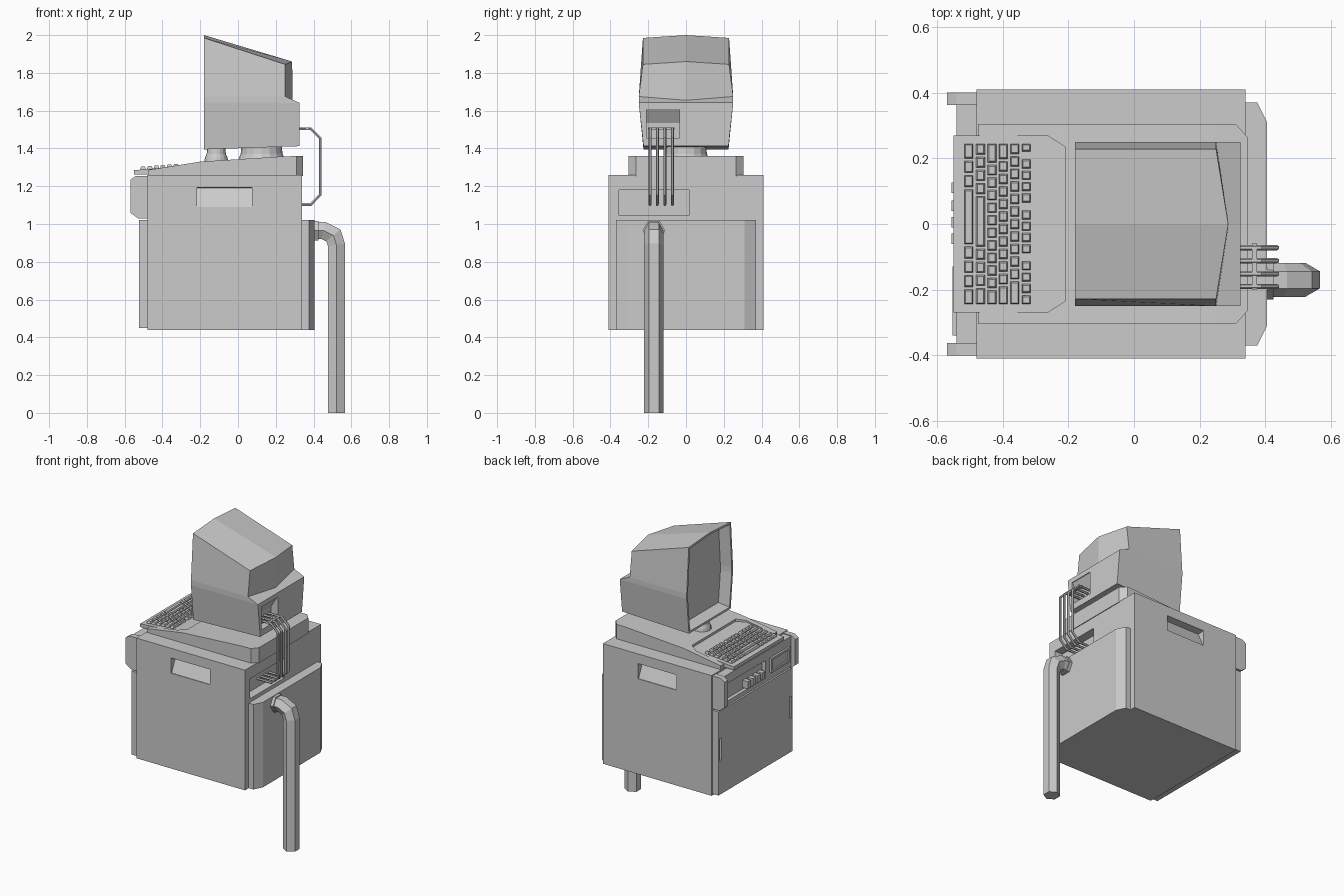
import bpy, bmesh, math
from mathutils import Vector

if "Cube" in bpy.data.objects:
    bpy.data.objects.remove(bpy.data.objects["Cube"])


def finish(bm, name):
    bmesh.ops.recalc_face_normals(bm, faces=bm.faces[:])
    me = bpy.data.meshes.new(name)
    bm.to_mesh(me)
    bm.free()
    ob = bpy.data.objects.new(name, me)
    bpy.context.scene.collection.objects.link(ob)
    return ob


def add_loft(bm, rings):
    vs = [[bm.verts.new(p) for p in r] for r in rings]
    n = len(vs[0])
    for a, b in zip(vs, vs[1:]):
        for i in range(n):
            j = (i + 1) % n
            bm.faces.new((a[i], a[j], b[j], b[i]))
    bm.faces.new(vs[0][::-1])
    bm.faces.new(vs[-1])
    return vs


def loft(name, rings):
    bm = bmesh.new()
    add_loft(bm, rings)
    return finish(bm, name)


def prism_y(name, pts, y0, y1):
    return loft(name, [[(x, y, z) for x, z in pts] for y in (y0, y1)])


def prism_x(name, pts, x0, x1):
    return loft(name, [[(x, y, z) for y, z in pts] for x in (x0, x1)])


def slab(name, pts, bottom, top):
    return loft(name, [[(x, y, f(x)) for x, y in pts] for f in (bottom, top)])


def box(name, x0, x1, y0, y1, z0, z1):
    return prism_y(name, [(x0, z0), (x1, z0), (x1, z1), (x0, z1)], y0, y1)


def cut(ob, cutter, op='DIFFERENCE'):
    m = ob.modifiers.new("cut", 'BOOLEAN')
    m.object, m.operation, m.solver = cutter, op, 'EXACT'
    bpy.context.view_layer.objects.active = ob
    bpy.ops.object.modifier_apply(modifier=m.name)
    bpy.data.objects.remove(cutter)


def tube(name, path, y, r, sides=6):
    # sweep a polygon along an x-z path with mitred bends
    pts = [Vector(p) for p in path]
    rings = []
    for i, p in enumerate(pts):
        d0 = (p - pts[i - 1]).normalized() if i else (pts[1] - p).normalized()
        d1 = (pts[i + 1] - p).normalized() if i < len(pts) - 1 else d0
        t = (d0 + d1).normalized()
        n = Vector((-t.y, t.x)) / max(t.dot(d0), 0.5)
        ring = []
        for k in range(sides):
            a = 2 * math.pi * k / sides
            q = p + n * r * math.sin(a)
            ring.append((q.x, y + r * math.cos(a), q.y))
        rings.append(ring)
    return loft(name, rings)


# Cabinet with wedge-shaped hand grips and a rear socket recess
cabinet = box("cabinet", -.48, .34, -.41, .41, .44, 1.26)
for s in (-1, 1):
    cut(cabinet, prism_x("grip_cutter", [(s * .42, 1.195), (s * .36, 1.19),
                                         (s * .405, 1.09), (s * .42, 1.09)], -.217, .074))
cut(cabinet, box("socket_cutter", .28, .4, -.355, .015, 1.045, 1.18))

# Rear cover with bevelled sides
slab("rear_cover", [(.335, -.37), (.375, -.37), (.405, -.31), (.405, .31), (.375, .37), (.335, .37)],
     lambda x: .44, lambda x: 1.02)

# Door with two latch slots
door = box("door", -.525, -.475, -.40, .40, .45, 1.02)
for s in (-1, 1):
    cut(door, box("latch_cutter", -.55, -.51, s * .378 - .009, s * .378 + .009, .68, .83))

# Control panel between two end brackets
for s in (-1, 1):
    prism_y("panel_bracket", [(-.475, 1.03), (-.53, 1.03), (-.57, 1.06), (-.57, 1.235),
                              (-.54, 1.255), (-.475, 1.255)], s * .363, s * .40)
panel = box("control_panel", -.54, -.475, -.365, .365, 1.04, 1.25)
cut(panel, box("control_cutter", -.6, -.515, -.085, .335, 1.07, 1.19))
for y in (.11, .055, .005, -.045):
    box("switch", -.555, -.51, y - .016, y + .016, 1.08, 1.13)
drive = box("drive_bezel", -.553, -.535, -.34, -.13, 1.09, 1.19)
cut(drive, box("slot_cutter", -.6, -.543, -.325, -.145, 1.105, 1.175))


# Sloping console with a sunken keyboard bed
def bed(x):
    return 1.285 + (x + .55) * .08


console = prism_y("console", [(-.475, 1.255), (.345, 1.255), (.345, 1.36), (.24, 1.358),
                              (-.2, 1.33), (-.475, 1.286)], -.305, .305)
for s in (-1, 1):
    cut(console, slab("corner_cutter", [(.31, s * .305), (.345, s * .265), (.4, s * .265),
                                        (.4, s * .4), (.31, s * .4)],
                      lambda x: 1.2, lambda x: 1.4))
bed_outline = [(-.55, -.27), (-.265, -.27), (-.21, -.235), (-.21, .235), (-.265, .27), (-.55, .27)]
cut(console, slab("bed_cutter", bed_outline, bed, lambda x: 1.4))
slab("keyboard_tray", bed_outline, lambda x: 1.263, bed)

# Keys: relative widths per row, negative numbers are gaps
rows = [(-.503, [1.2, 1, 1, 4, 1, 1, 1, 1.2]),
        (-.467, [1, 1, 1, 1, 4, 1, 1, 1, 1.4]),
        (-.432, [1.7] + [1] * 10 + [1.3]),
        (-.398, [1.4] + [1] * 10 + [1.6]),
        (-.363, [1] * 11 + [2]),
        (-.328, [.9, -.5] + ([1] * 4 + [-.5]) * 2 + [1] * 4)]
bm = bmesh.new()
for x, widths in rows:
    unit = .496 / sum(abs(w) for w in widths)
    y = .248
    for w in widths:
        y2 = y - abs(w) * unit
        if w > 0:
            rings = []
            for ins, h in ((.004, -.004), (.004, .006), (.008, .015)):
                a, c = .0175 - ins, (y - ins, y2 + ins)
                rings.append([(x - a, c[0], bed(x) + h), (x + a, c[0], bed(x) + h),
                              (x + a, c[1], bed(x) + h), (x - a, c[1], bed(x) + h)])
            add_loft(bm, rings)
        y = y2
finish(bm, "keys")

# Flared pedestals under the monitor
for x, r, base in ((-.115, .065, 1.325), (.125, .125, 1.34)):
    loft("monitor_pedestal", [[(x + q * math.cos(k * math.pi / 8), q * math.sin(k * math.pi / 8), z)
                               for k in range(16)]
                              for q, z in ((r, base), (r - .006, 1.352), (r - .014, 1.37), (r - .018, 1.41))])

# Monitor shell: (half width, front z, front ridge z, back side x/z, back centre x/z)
levels = [(.225, 1.395, 1.395, .325, 1.412, .325, 1.412),
          (.25, 1.64, 1.64, .325, 1.642, .325, 1.642),
          (.25, 1.675, 1.675, .25, 1.675, .288, 1.655),
          (.228, 1.985, 2.0, .25, 1.845, .287, 1.86)]
bm = bmesh.new()
vs = add_loft(bm, [[(-.18, -w, fz), (-.18, 0, rz), (-.18, w, fz), (bx, w, bz), (cx, 0, cz), (bx, -w, bz)]
                   for w, fz, rz, bx, bz, cx, cz in levels])
bmesh.ops.connect_verts(bm, verts=[vs[-1][1], vs[-1][4]])
bmesh.ops.recalc_face_normals(bm, faces=bm.faces[:])
front = [f for f in bm.faces if all(abs(v.co.x + .18) < 1e-5 for v in f.verts)]
screen = bmesh.ops.dissolve_faces(bm, faces=front, use_verts=False)["region"]
bmesh.ops.inset_region(bm, faces=screen, thickness=.014, use_even_offset=True)
bmesh.ops.inset_region(bm, faces=screen, thickness=.022, depth=-.07, use_even_offset=True)
monitor = finish(bm, "monitor")
cut(monitor, prism_y("port_cutter", [(.4, 1.61), (.32, 1.61), (.275, 1.535), (.275, 1.455), (.4, 1.455)],
                     -.21, -.035))

# Cables from monitor to cabinet, with a tie bar
for y in (-.19, -.152, -.112, -.072):
    tube("cable", [(.27, 1.505), (.385, 1.505), (.435, 1.455), (.435, 1.155), (.385, 1.103), (.275, 1.103)],
         y, .008)
box("cable_tie", .36, .374, -.2, -.06, 1.499, 1.511)

# Hexagonal drain pipe with collar
tube("pipe", [(.39, .965), (.455, .965), (.505, .94), (.521, .89), (.521, 0)], -.17, .052)
tube("pipe_collar", [(.395, .965), (.425, .965)], -.17, .06)
